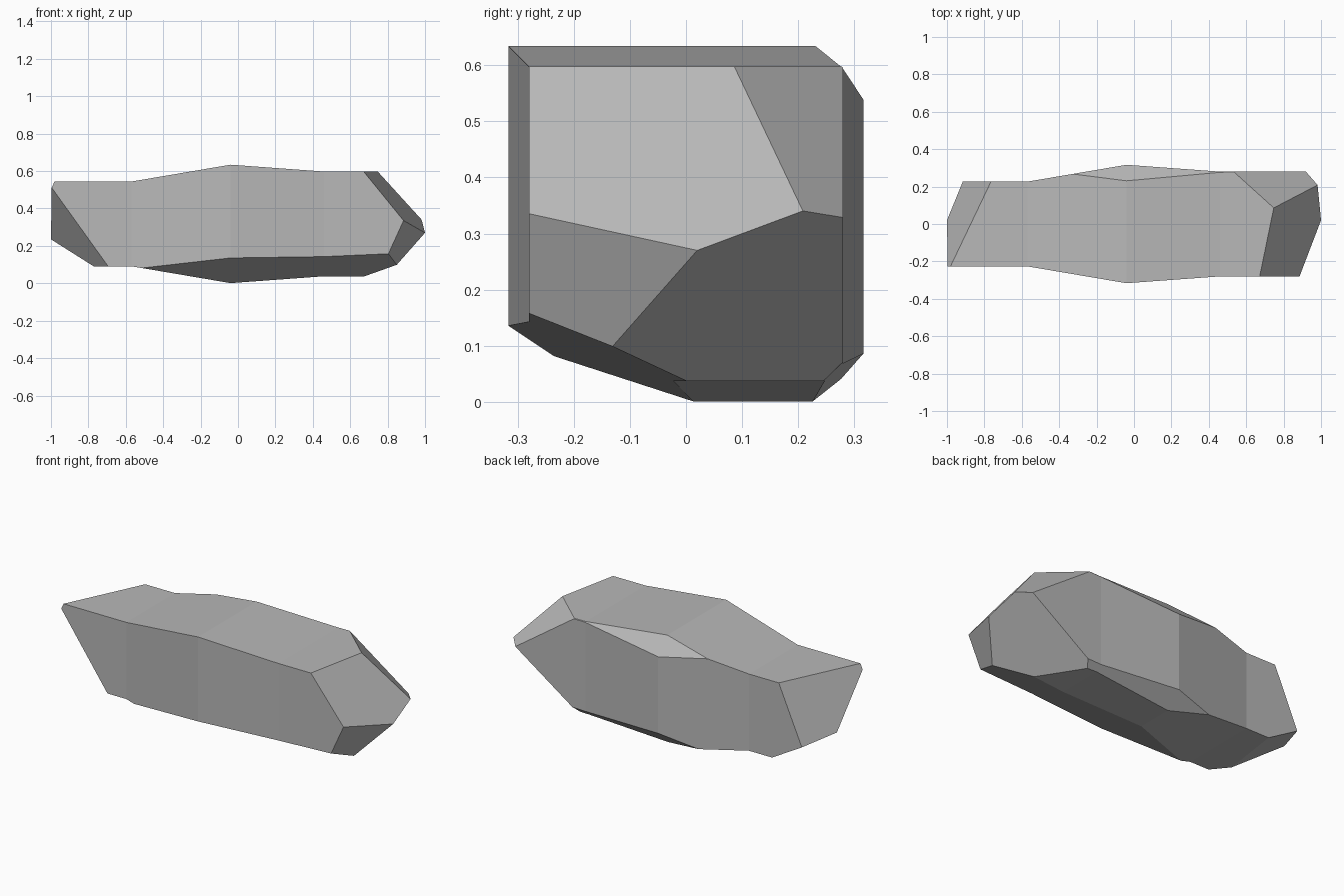
import bpy
import bmesh
from mathutils import Vector

cube = bpy.data.objects.get("Cube")
if cube:
    bpy.data.objects.remove(cube, do_unlink=True)

MID = 0.3175
CENTRE = Vector((0, 0, MID))

stone = bpy.data.materials.new("stone grey")
stone.use_nodes = True
colour = (0.48, 0.48, 0.48, 1)
stone.diffuse_color = colour
stone.node_tree.nodes["Principled BSDF"].inputs["Base Color"].default_value = colour
stone.node_tree.nodes["Principled BSDF"].inputs["Roughness"].default_value = 0.9

# Square bar with a swollen waist, lofted along x: (x, half size)
stations = [(-1.3, 0.2265), (-0.57, 0.2265), (-0.04, 0.3165), (0.46, 0.28), (1.3, 0.28)]
bm = bmesh.new()
rings = []
for x, h in stations:
    corners = [(-h, -h), (h, -h), (h, h), (-h, h)]
    rings.append([bm.verts.new((x, y, MID + z)) for y, z in corners])
for a, b in zip(rings, rings[1:]):
    for i in range(4):
        j = (i + 1) % 4
        bm.faces.new((a[i], a[j], b[j], b[i]))
bm.faces.new(rings[0])
bm.faces.new(rings[-1])
bmesh.ops.recalc_face_normals(bm, faces=bm.faces)


def chip(p, q, r):
    """Slice off everything outside the plane through three points."""
    p, q, r = Vector(p), Vector(q), Vector(r)
    n = (q - p).cross(r - p).normalized()
    if n.dot(CENTRE - p) > 0:
        n = -n
    geom = bm.verts[:] + bm.edges[:] + bm.faces[:]
    bmesh.ops.bisect_plane(bm, geom=geom, dist=1e-5, plane_co=p, plane_no=n, clear_outer=True)
    rim = [e for e in bm.edges if e.is_boundary]
    if rim:
        bmesh.ops.holes_fill(bm, edges=rim, sides=0)


# Left end: front upper, front lower, back lower, back upper facets
chip((0.67, -0.28, 0.6), (0.745, 0.085, 0.6), (1.0, 0.02, 0.27))
chip((0.885, -0.28, 0.335), (1.0, 0.02, 0.27), (0.85, -0.13, 0.1))
chip((1.0, 0.02, 0.27), (0.98, 0.21, 0.34), (0.85, -0.13, 0.1))
chip((0.745, 0.085, 0.6), (0.54, 0.27, 0.6), (0.98, 0.21, 0.34))

# Right end: back upper, front lower, underside facets
chip((-0.98, -0.225, 0.545), (-0.765, 0.225, 0.545), (-1.0, 0.02, 0.235))
chip((-1.0, -0.225, 0.515), (-0.695, -0.225, 0.09), (-1.0, 0.02, 0.235))
chip((-1.0, 0.02, 0.235), (-0.91, 0.225, 0.2), (-0.77, -0.13, 0.09))

# Long chamfers: back top, front bottom, back bottom
chip((-0.04, 0.23, 0.635), (-0.04, 0.315, 0.54), (0.46, 0.274, 0.6))
chip((-0.04, -0.315, 0.135), (-0.04, 0.015, 0.0), (0.82, -0.22, 0.134))
chip((-0.04, 0.225, 0.0), (-0.04, 0.315, 0.085), (0.46, 0.25, 0.04))

bmesh.ops.recalc_face_normals(bm, faces=bm.faces)
mesh = bpy.data.meshes.new("rock")
bm.to_mesh(mesh)
bm.free()
mesh.materials.append(stone)
rock = bpy.data.objects.new("rock", mesh)
bpy.context.collection.objects.link(rock)
